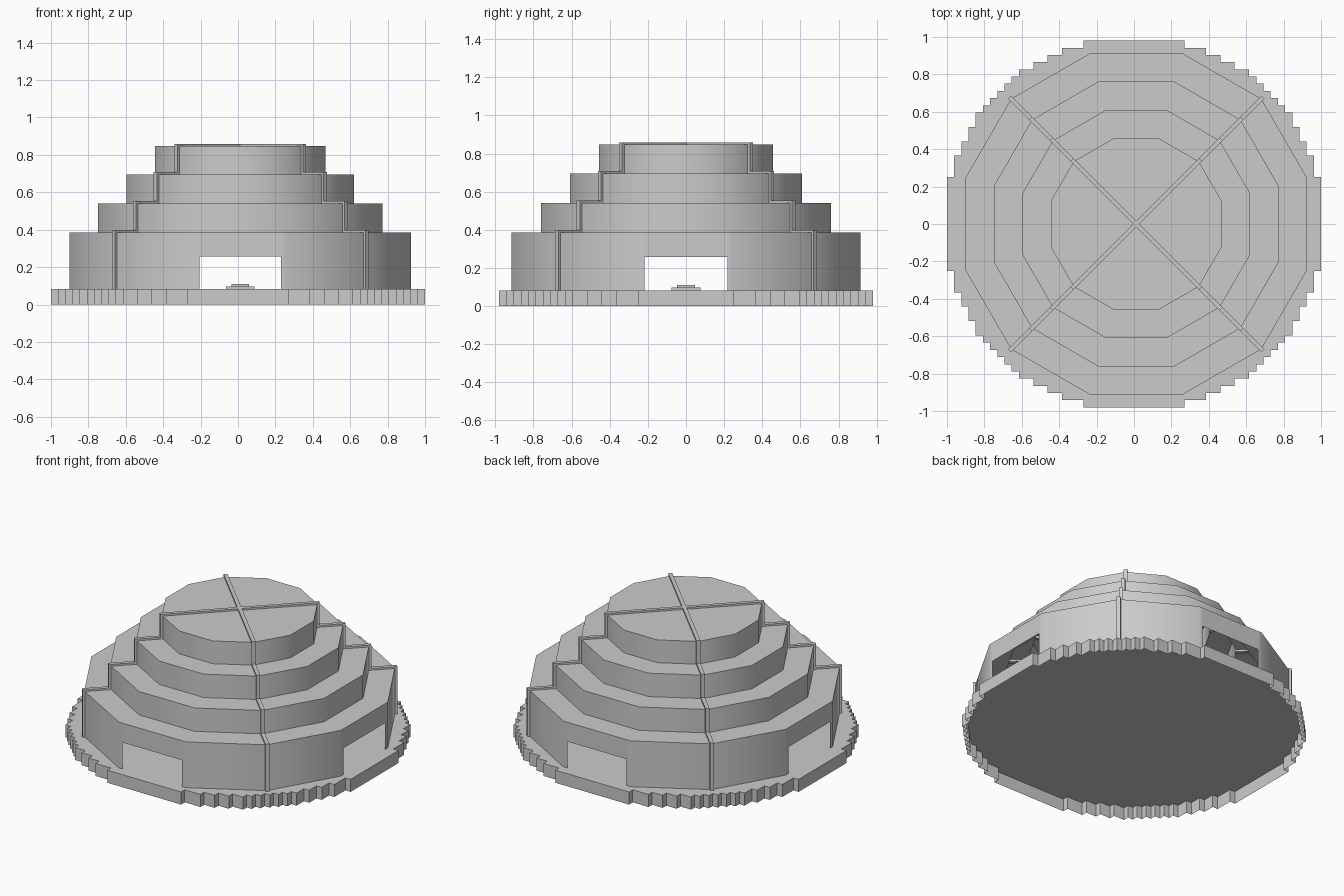
import bpy, bmesh
from math import cos, sin, pi, radians
from mathutils import Matrix, Vector

cube = bpy.data.objects.get("Cube")
if cube:
    bpy.data.objects.remove(cube, do_unlink=True)

CX = 0.012          # dome axis
FLOOR = 0.083       # top of the plinth
CELL = 1 / 26       # size of one plinth step

stone = bpy.data.materials.new("light grey")
stone.use_nodes = True
grey = (0.6, 0.6, 0.6, 1)
stone.diffuse_color = grey
stone.node_tree.nodes["Principled BSDF"].inputs["Base Color"].default_value = grey


def finish(name, bm):
    mesh = bpy.data.meshes.new(name)
    bm.to_mesh(mesh)
    bm.free()
    mesh.materials.append(stone)
    obj = bpy.data.objects.new(name, mesh)
    bpy.context.collection.objects.link(obj)
    return obj


def prism(points, offset):
    """Closed polygon pushed along an offset vector."""
    bm = bmesh.new()
    face = bm.faces.new([bm.verts.new(p) for p in points])
    out = bmesh.ops.extrude_face_region(bm, geom=[face])
    moved = [v for v in out["geom"] if isinstance(v, bmesh.types.BMVert)]
    bmesh.ops.translate(bm, verts=moved, vec=offset)
    bmesh.ops.recalc_face_normals(bm, faces=bm.faces)
    return bm


def block(name, width, height):
    """Square block standing on the floor at the dome axis."""
    bm = bmesh.new()
    bmesh.ops.create_cube(bm, size=1)
    place = Matrix.Translation((CX, 0, FLOOR + height / 2))
    bmesh.ops.transform(bm, matrix=place @ Matrix.Diagonal((width, width, height, 1)), verts=bm.verts)
    return finish(name, bm)


# Plinth: round slab with a stepped rim, open underneath
widths = [7, 10, 12, 14, *range(16, 27)]
depths = [25.5 - i for i in range(11)] + [13.5, 11.5, 9.5, 6.5]
quarter = []
for i, (w, d) in enumerate(zip(widths, depths)):
    if i:
        quarter.append((widths[i - 1], d))
    quarter.append((w, d))
half = quarter + [(x, -y) for x, y in reversed(quarter)]
outline = half + [(-x, y) for x, y in reversed(half)]
bm = prism([(x * CELL, y * CELL, 0) for x, y in outline], (0, 0, FLOOR))
underside = [f for f in bm.faces if f.calc_center_median().z < 0.001]
bmesh.ops.delete(bm, geom=underside, context="FACES_ONLY")
finish("plinth", bm)

# Stepped dome: single-skin twelve-sided shell
apothems = [0.914, 0.761, 0.609, 0.457]
tops = [0.386, 0.541, 0.696, 0.847]
radii = [a / cos(pi / 12) for a in apothems]


def stepped(offset):
    """Stepped section from the floor up to the axis, grown by offset."""
    pts, z = [], FLOOR
    for r, top in zip(radii, tops):
        pts += [(r + offset, z), (r + offset, top + offset)]
        z = top + offset
    return pts + [(0, z)]


bm = bmesh.new()
turn = Matrix.Rotation(pi / 12, 3, "Z")
verts = [bm.verts.new(turn @ Vector((r, 0, z))) for r, z in stepped(0)]
edges = [bm.edges.new(pair) for pair in zip(verts, verts[1:])]
bmesh.ops.spin(bm, geom=verts + edges, cent=(0, 0, 0), axis=(0, 0, 1), angle=2 * pi, steps=12)
bmesh.ops.remove_doubles(bm, verts=bm.verts, dist=0.0001)
bmesh.ops.recalc_face_normals(bm, faces=bm.faces)
if max(bm.faces, key=lambda f: f.calc_center_median().z).normal.z < 0:
    bmesh.ops.reverse_faces(bm, faces=bm.faces)

# Four doorways cut out of the lowest tier
DOOR_HALF, DOOR_TOP = 0.217, 0.258
for facing in (Vector((1, 0, 0)), Vector((-1, 0, 0)), Vector((0, 1, 0)), Vector((0, -1, 0))):
    side = Vector((-facing.y, facing.x, 0))

    def wall():
        bm.normal_update()
        return [f for f in bm.faces if f.normal.dot(facing) > 0.99 and f.calc_center_median().z < tops[0]]

    lintel = Vector((0, 0, DOOR_TOP))
    for point, normal in ((side * DOOR_HALF, side), (-side * DOOR_HALF, side), (lintel, Vector((0, 0, 1)))):
        faces = wall()
        geom = faces + list({e for f in faces for e in f.edges}) + list({v for f in faces for v in f.verts})
        bmesh.ops.bisect_plane(bm, geom=geom, plane_co=point, plane_no=normal, dist=0.0001)
    opening = [f for f in wall() if abs(f.calc_center_median().dot(side)) < DOOR_HALF
               and f.calc_center_median().z < DOOR_TOP]
    bmesh.ops.delete(bm, geom=opening, context="FACES")
bmesh.ops.translate(bm, verts=bm.verts, vec=(CX, 0, 0))
dome = finish("stepped_dome", bm)
bpy.ops.object.select_all(action="DESELECT")
dome.select_set(True)
bpy.context.view_layer.objects.active = dome
bpy.ops.object.shade_smooth_by_angle(angle=radians(40))

# Ribs: thin bands following the steps on the diagonals
RIB = 0.024
band = stepped(0.012) + stepped(-0.012)[::-1]
for i, name in enumerate(("back_left", "back_right", "front_right", "front_left")):
    a = pi / 4 + i * pi / 2
    out, across = Vector((cos(a), sin(a), 0)), Vector((-sin(a), cos(a), 0))
    start = Vector((CX, 0, 0)) - across * RIB / 2
    points = [start + out * r + Vector((0, 0, z)) for r, z in band]
    finish(name + "_rib", prism(points, across * RIB))

# Small stepped pedestal in the middle of the floor
block("pedestal_base", 0.154, 0.014)
block("pedestal_top", 0.096, 0.028)
